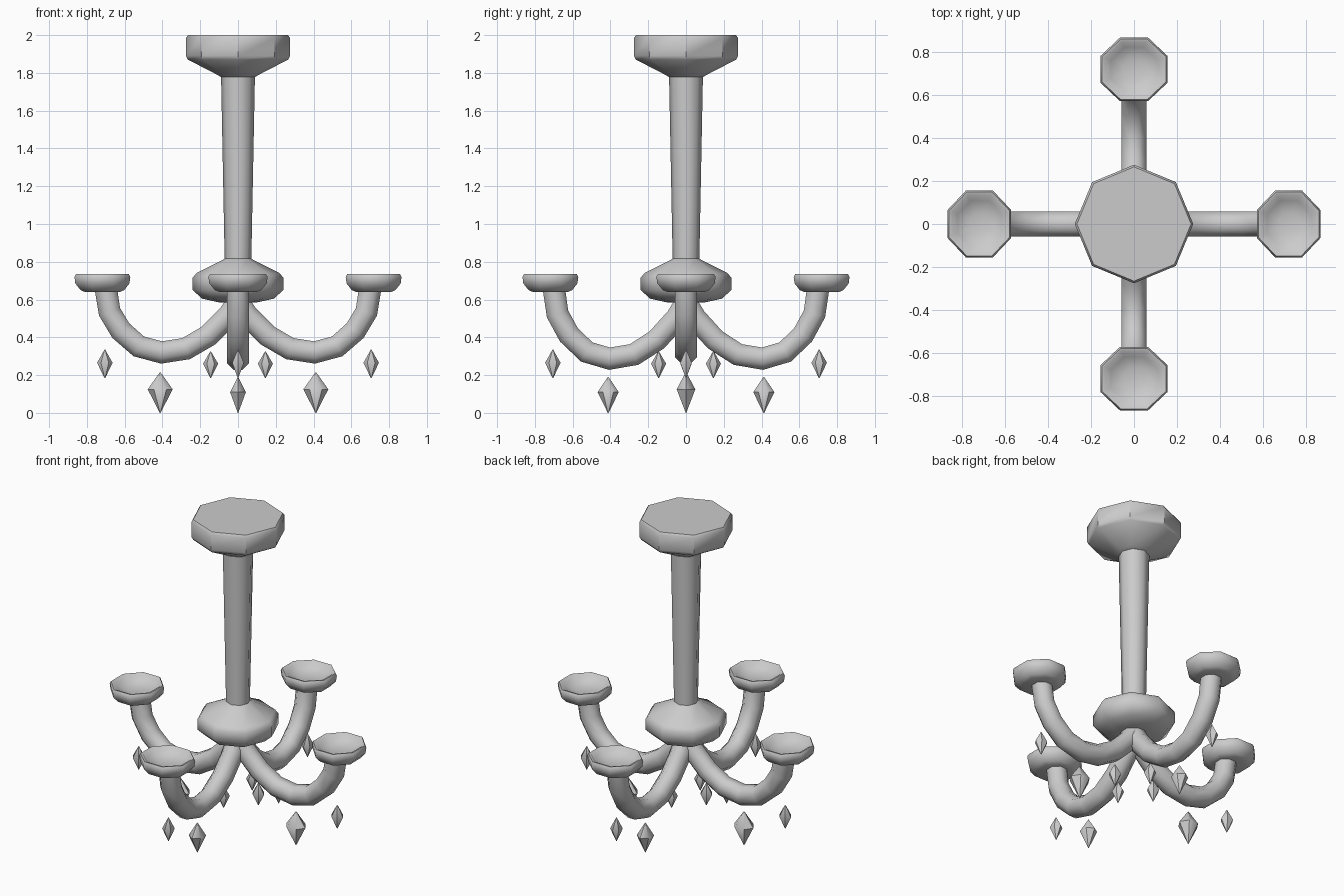
import bpy
import bmesh
from math import cos, sin, pi, radians
from mathutils import Vector

cube = bpy.data.objects.get("Cube")
if cube:
    bpy.data.objects.remove(cube)

# One grey material for the whole fitting
metal = bpy.data.materials.new("plain_grey")
metal.use_nodes = True
GREY = (0.6, 0.6, 0.6, 1)
metal.diffuse_color = GREY
metal.node_tree.nodes["Principled BSDF"].inputs["Base Color"].default_value = GREY


def finish(name, bm, smooth_angle):
    bmesh.ops.recalc_face_normals(bm, faces=bm.faces)
    mesh = bpy.data.meshes.new(name)
    bm.to_mesh(mesh)
    bm.free()
    mesh.materials.append(metal)
    mesh.shade_smooth()
    mesh.set_sharp_from_angle(angle=radians(smooth_angle))
    obj = bpy.data.objects.new(name, mesh)
    bpy.context.collection.objects.link(obj)
    return obj


def skin(bm, rings):
    """Bridge successive rings and cap both ends."""
    n = len(rings[0])
    for a, b in zip(rings, rings[1:]):
        for i in range(n):
            j = (i + 1) % n
            bm.faces.new((a[i], a[j], b[j], b[i]))
    bm.faces.new(rings[0])
    bm.faces.new(rings[-1])


def turned(name, profile, sides=8, turn=0.0, stretch=(1, 1), smooth_angle=50):
    """Lathe a (radius, height) profile into a faceted solid."""
    bm = bmesh.new()
    angles = [turn + 2 * pi * i / sides for i in range(sides)]
    rings = [[bm.verts.new((r * cos(a) * stretch[0], r * sin(a) * stretch[1], z))
              for a in angles] for r, z in profile]
    skin(bm, rings)
    return finish(name, bm, smooth_angle)


def tube(name, path, radius, sides=8):
    """Sweep a round section along a path in the xz plane."""
    bm = bmesh.new()
    pts = [Vector((x, 0, z)) for x, z in path]
    side = Vector((0, 1, 0))
    rings = []
    for i, p in enumerate(pts):
        along = (pts[min(i + 1, len(pts) - 1)] - pts[max(i - 1, 0)]).normalized()
        up = side.cross(along)
        rings.append([bm.verts.new(p + radius * (cos(a) * side + sin(a) * up))
                      for a in (2 * pi * (k + 0.5) / sides for k in range(sides))])
    skin(bm, rings)
    return finish(name, bm, 50)


# Central column: ceiling plate, rod and hub
turned("ceiling_plate", [(0.085, 1.775), (0.11, 1.79), (0.265, 1.87), (0.275, 1.89),
                         (0.275, 1.985), (0.265, 2.0)], smooth_angle=40)
turned("rod", [(0.07, 0.78), (0.09, 1.8)])
turned("hub", [(0.1, 0.585), (0.19, 0.605), (0.24, 0.65), (0.24, 0.715),
               (0.22, 0.74), (0.08, 0.81), (0.06, 0.825)])

# Four arms, each with a candle cup and three hanging crystals
ARM = [(0, 0.59), (0.05, 0.515), (0.155, 0.41), (0.275, 0.34), (0.405, 0.32),
       (0.525, 0.352), (0.62, 0.435), (0.68, 0.535), (0.7, 0.66)]
CUP = [(0.1, 0.64), (0.125, 0.65), (0.155, 0.685), (0.16, 0.72), (0.152, 0.735),
       (0.138, 0.732), (0.11, 0.705), (0.05, 0.688)]

for index, label in enumerate(("left", "back", "right", "front")):
    heading = index * pi / 2
    cross = index % 2
    sag = 1.1 if cross else 1.0
    path = [(x, 0.65 - (0.65 - z) * sag) for x, z in ARM]
    parts = [tube(label + "_arm", path, 0.064)]

    cup = turned(label + "_cup", CUP, turn=pi / 8, stretch=(1, 1.06))
    cup.location.x = 0.718
    parts.append(cup)

    # Crystals: distance, bottom, widest height, top, half width, depth ratio
    big = (0.412, 0, 0.11, 0.19, 0.056, 0.75) if cross else (0.412, 0, 0.125, 0.215, 0.066, 0.75)
    hung = {"inner": (0.145, 0.185, 0.26, 0.325, 0.04, 0.75), "middle": big,
            "outer": (0.705, 0.185, 0.265, 0.335, 0.041, 0.75)}
    for place, (dist, low, mid, high, half, depth) in hung.items():
        gem = turned(f"{label}_{place}_crystal", [(0.002, low), (half, mid), (0.002, high)],
                     sides=6, stretch=(1, depth / 0.87), smooth_angle=50)
        gem.location.x = dist
        parts.append(gem)

    for part in parts:
        part.location = (part.location.x * cos(heading), part.location.x * sin(heading), 0)
        part.rotation_euler.z = heading
